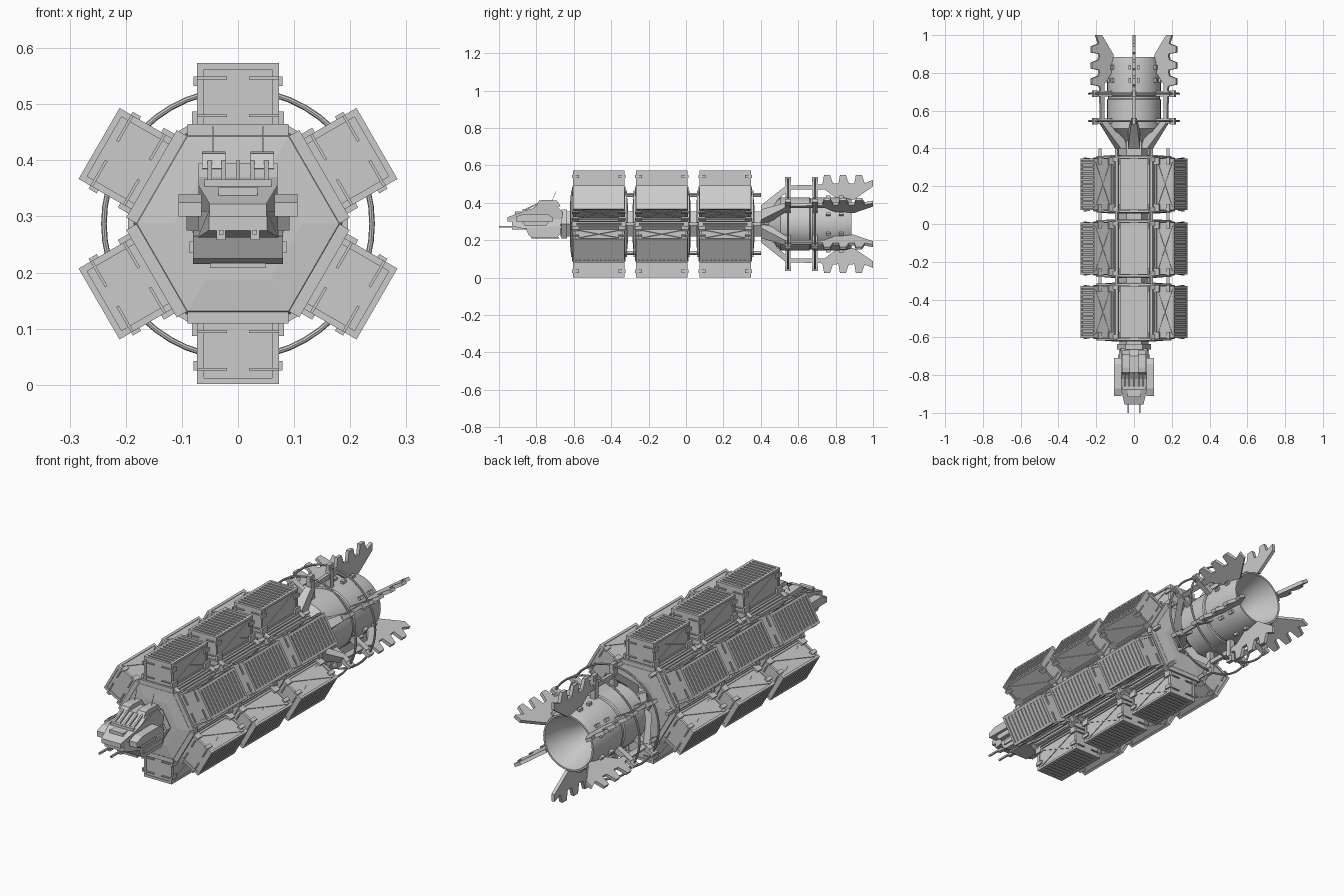
import bpy, bmesh
from math import sin, cos, pi, radians
from mathutils import Matrix, Vector

ZC = 0.287                                   # height of the long axis
AXIS = Matrix.Translation((0, 0, ZC))
SECTORS = [AXIS @ Matrix.Rotation(i * pi / 3, 4, 'Y') for i in range(6)]   # local z = outward
MODULES = (-0.466, -0.13, 0.21)
I = Matrix.Identity(4)


def loft(bm, M, rings):
    """Skin a list of point rings and cap both ends."""
    vs = [[bm.verts.new(M @ Vector(p)) for p in r] for r in rings]
    n = len(vs[0])
    for a, b in zip(vs, vs[1:]):
        for i in range(n):
            bm.faces.new((a[i], a[(i + 1) % n], b[(i + 1) % n], b[i]))
    bm.faces.new(vs[0])
    bm.faces.new(vs[-1])


def prism(bm, M, pts, x0, x1, taper=None):
    """Extrude a (y, z) outline from x0 to x1; taper(y) scales the width."""
    t = taper or (lambda y: 1)
    loft(bm, M, [[(x * t(y), y, z) for y, z in pts] for x in (x0, x1)])


def box(bm, M, x, y, z):
    prism(bm, M, [(y[0], z[0]), (y[1], z[0]), (y[1], z[1]), (y[0], z[1])], x[0], x[1])


def pair(bm, M, x, y, z):
    box(bm, M, x, y, z)
    box(bm, M, (-x[1], -x[0]), y, z)


def lathe(bm, M, prof, n):
    """Revolve (radius, y) points around the long axis."""
    loft(bm, M, [[(r * cos(2 * pi * i / n), y, r * sin(2 * pi * i / n)) for i in range(n)]
                 for r, y in prof])


def bar(bm, M, a, b, w):
    """Thin square bar from a to b."""
    a, b = Vector(a), Vector(b)
    R = M @ Matrix.Translation(a) @ (b - a).to_track_quat('Y', 'Z').to_matrix().to_4x4()
    box(bm, R, (-w, w), (0, (b - a).length), (-w, w))


def part(name, build, smooth=False):
    bm = bmesh.new()
    build(bm)
    bmesh.ops.recalc_face_normals(bm, faces=bm.faces)
    me = bpy.data.meshes.new(name)
    bm.to_mesh(me)
    bm.free()
    ob = bpy.data.objects.new(name, me)
    bpy.context.collection.objects.link(ob)
    if smooth:
        bpy.ops.object.select_all(action='DESELECT')
        ob.select_set(True)
        bpy.context.view_layer.objects.active = ob
        bpy.ops.object.shade_smooth_by_angle(angle=radians(30))
    return ob


# Hexagonal cargo core: three modules with end flanges on a narrower spine
def core(bm):
    lathe(bm, AXIS, [(0.078, -0.67), (0.078, 0.47)], 6)
    for c in MODULES:
        lathe(bm, AXIS, [(0.115, c - 0.155), (0.18, c - 0.15), (0.19, c - 0.14), (0.19, c - 0.125),
                         (0.18, c - 0.12), (0.18, c + 0.12), (0.19, c + 0.125), (0.19, c + 0.14),
                         (0.18, c + 0.15), (0.115, c + 0.155)], 6)


# Clamp trays holding each container, with hooks at the corners
def clamps(bm):
    for M in SECTORS:
        for c in MODULES:
            box(bm, M, (-0.082, 0.082), (c - 0.148, c + 0.148), (0.155, 0.172))
            pair(bm, M, (0.084, 0.094), (c - 0.12, c + 0.12), (0.15, 0.168))
            for s in (-1, 1):
                y = sorted((c + s * 0.105, c + s * 0.143))
                pair(bm, M, (0.072, 0.082), y, (0.165, 0.20))
                pair(bm, M, (0.072, 0.079), y, (0.245, 0.262))
                box(bm, M, (-0.09, 0.09), sorted((c + s * 0.14, c + s * 0.15)), (0.157, 0.178))


# Cargo containers: recessed box, edge frame, ribbed roof, cross-braced sides
def containers(bm):
    for M in SECTORS:
        for c in MODULES:
            y0, y1 = c - 0.137, c + 0.137
            box(bm, M, (-0.068, 0.068), (y0 + 0.004, y1 - 0.004), (0.17, 0.281))
            for y in ((y0, y0 + 0.012), (y1 - 0.012, y1)):
                pair(bm, M, (0.061, 0.073), y, (0.17, 0.286))
                box(bm, M, (-0.073, 0.073), y, (0.275, 0.286))
            for z in ((0.17, 0.18), (0.276, 0.286)):
                pair(bm, M, (0.061, 0.073), (y0, y1), z)
            for k in range(11):                      # roof ribs
                y = y0 + 0.02 + k * 0.0225
                box(bm, M, (-0.064, 0.064), (y, y + 0.012), (0.278, 0.286))
            for s in (-1, 1):                        # diagonal braces
                for a, b in ((0.18, 0.276), (0.276, 0.18)):
                    bar(bm, M, (s * 0.069, y0 + 0.01, a), (s * 0.069, y1 - 0.01, b), 0.002)
            for z in (0.19, 0.257):                  # end latch bars
                for y in ((y0 - 0.003, y0 + 0.006), (y1 - 0.006, y1 + 0.003)):
                    pair(bm, M, (0.02, 0.072), y, (z, z + 0.005))


# Long pipes along the core corners
def pipes(bm):
    for M in SECTORS:
        T = M @ Matrix.Rotation(pi / 6, 4, 'Y')
        box(bm, T, (-0.008, 0.008), (-0.60, 0.40), (0.172, 0.187))
        for c in MODULES:
            for s in (-0.132, 0.132):
                box(bm, T, (-0.014, 0.014), (c + s - 0.012, c + s + 0.012), (0.17, 0.196))


# Engine barrel with hollow exhaust bell
def engine(bm):
    lathe(bm, AXIS, [(0.075, 0.44), (0.11, 0.475), (0.142, 0.505), (0.142, 0.66), (0.137, 0.665),
                     (0.137, 0.675), (0.142, 0.68), (0.142, 0.84), (0.132, 0.885), (0.124, 0.885),
                     (0.10, 0.79), (0.08, 0.75), (0.055, 0.64)], 36)


# Slanted struts joining the spine to the engine
def struts(bm):
    for M in SECTORS:
        prism(bm, M, [(0.40, 0.06), (0.40, 0.098), (0.535, 0.205), (0.56, 0.185), (0.49, 0.13),
                      (0.46, 0.08)], -0.032, 0.032, lambda y: 1 if y < 0.5 else 0.45)


# Toothed tail fins on rails outside the barrel
def fins(bm):
    out = [(0.53, 0.185), (0.53, 0.205), (0.72, 0.21)]
    for y in (0.73, 0.815, 0.90):
        out += [(y, 0.215), (y + 0.008, 0.262), (y + 0.04, 0.262), (y + 0.055, 0.218)]
    out += [(1.0, 0.235), (1.0, 0.20), (0.895, 0.128), (0.85, 0.14), (0.80, 0.14), (0.74, 0.185)]
    for M in SECTORS:
        prism(bm, M, out, -0.008, 0.008)
        for y in (0.545, 0.69):                      # ring brackets
            box(bm, M, (-0.013, 0.013), (y - 0.014, y + 0.014), (0.13, 0.225))
            box(bm, M, (-0.009, 0.009), (y - 0.017, y + 0.017), (0.225, 0.252))
        for y in (0.76, 0.83):                       # barrel studs
            pair(bm, M, (0.016, 0.03), (y - 0.012, y + 0.012), (0.13, 0.152))


# Forward command cabin
def nose(y):
    return 1 if y > -0.89 else 0.72


def cabin_hull(bm):
    # lower hull, mid deck, upper cab
    prism(bm, I, [(-0.86, 0.265), (-0.84, 0.225), (-0.82, 0.215), (-0.69, 0.215), (-0.67, 0.235),
                  (-0.67, 0.275)], -0.08, 0.08)
    prism(bm, I, [(-0.93, 0.275), (-0.87, 0.262), (-0.66, 0.262), (-0.66, 0.31), (-0.93, 0.31)],
          -0.072, 0.072, nose)
    prism(bm, I, [(-0.955, 0.30), (-0.955, 0.322), (-0.87, 0.355), (-0.82, 0.37), (-0.785, 0.395),
                  (-0.70, 0.395), (-0.66, 0.35), (-0.66, 0.30)], -0.07, 0.07, nose)
    lathe(bm, AXIS, [(0.09, -0.665), (0.09, -0.635)], 6)


def cabin_details(bm):
    for s in (-1, 1):
        # side pods
        prism(bm, I, [(-0.91, 0.30), (-0.91, 0.325), (-0.87, 0.34), (-0.74, 0.34), (-0.71, 0.32),
                      (-0.71, 0.30)], s * 0.065, s * 0.106)
        prism(bm, I, [(-0.86, 0.275), (-0.88, 0.305), (-0.73, 0.305), (-0.75, 0.275)],
              s * 0.07, s * 0.092)
        # roof housings
        prism(bm, I, [(-0.80, 0.385), (-0.785, 0.412), (-0.76, 0.416), (-0.69, 0.412), (-0.67, 0.38)],
              s * 0.022, s * 0.064)
        # prongs under the nose
        bar(bm, I, (s * 0.03, -1.0, 0.272), (s * 0.03, -0.86, 0.272), 0.004)
        box(bm, I, (s * 0.022, s * 0.038), (-0.93, -0.85), (0.258, 0.28))
        # antennas
        bar(bm, I, (s * 0.045, -0.72, 0.40), (s * 0.045, -0.695, 0.46), 0.001)
    # window frames and brow
    for x in (-0.05, -0.025, 0, 0.025, 0.05):
        bar(bm, I, (x, -0.865, 0.36), (x, -0.79, 0.396), 0.004)
    box(bm, I, (-0.06, 0.06), (-0.875, -0.86), (0.35, 0.366))
    box(bm, I, (-0.035, 0.035), (-0.915, -0.88), (0.335, 0.352))
    box(bm, I, (-0.05, 0.05), (-0.83, -0.68), (0.208, 0.217))
    pair(bm, I, (0.078, 0.086), (-0.83, -0.69), (0.235, 0.255))


part("cargo_core", core)
part("container_clamps", clamps)
part("cargo_containers", containers)
part("corner_pipes", pipes)
part("engine_barrel", engine, True)
part("engine_struts", struts)
part("tail_fins", fins)
part("cabin_hull", cabin_hull)
part("cabin_details", cabin_details)

# Hoops tying the fins together
for y in (0.545, 0.69):
    bpy.ops.mesh.primitive_torus_add(location=(0, y, ZC), rotation=(pi / 2, 0, 0), major_radius=0.239,
                                     minor_radius=0.005, major_segments=48, minor_segments=8)
    bpy.context.object.name = "engine_hoop"
    bpy.ops.object.shade_smooth_by_angle()
